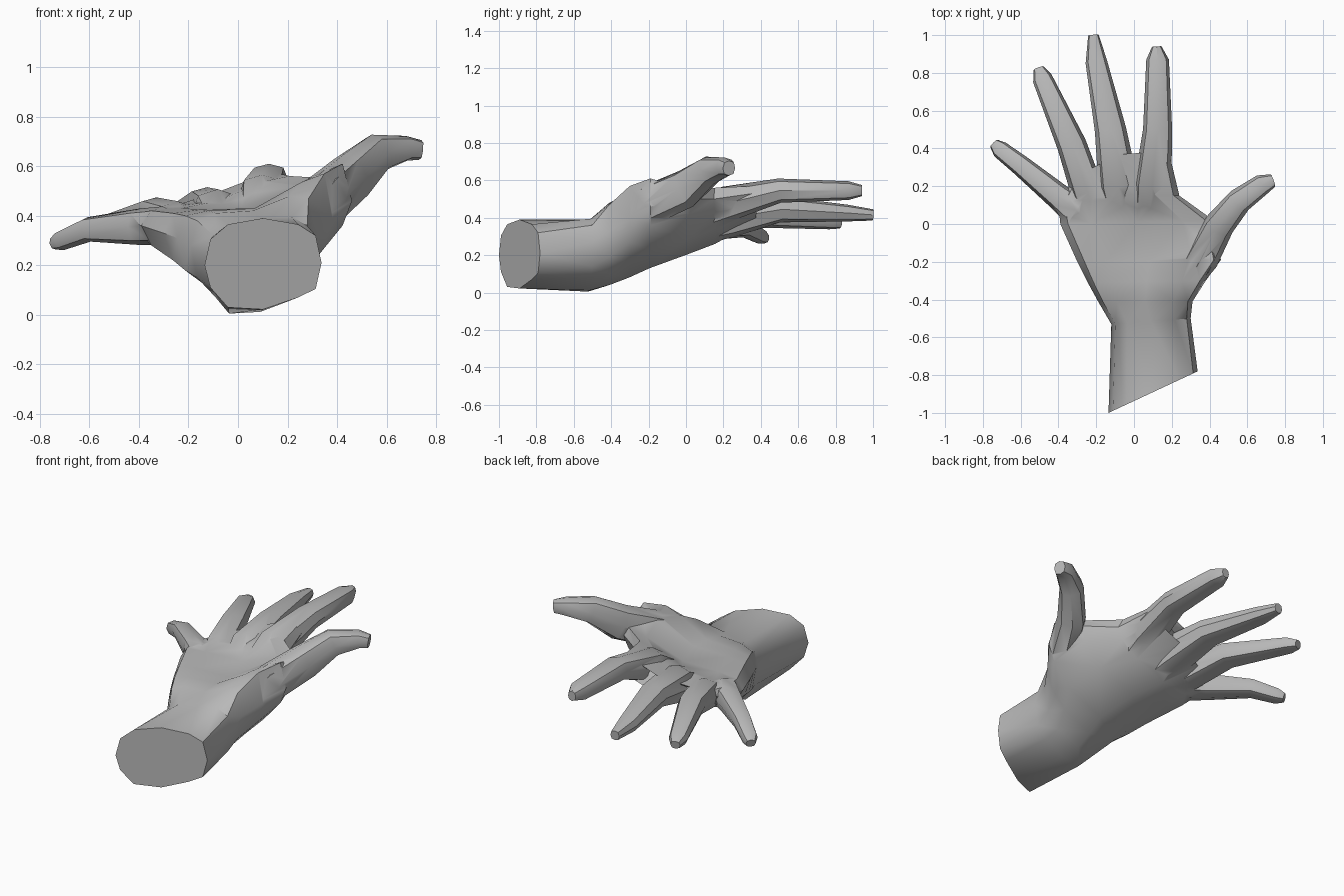
import bpy, bmesh, math
from mathutils import Vector

if "Cube" in bpy.data.objects:
    bpy.data.objects.remove(bpy.data.objects["Cube"])

skin = bpy.data.materials.new("plain grey")
skin.diffuse_color = (0.48, 0.48, 0.48, 1)
skin.use_nodes = True
skin.node_tree.nodes["Principled BSDF"].inputs["Base Color"].default_value = skin.diffuse_color


def loft(name, rings):
    """Skin a closed tube through rings of equal point count and cap both ends."""
    bm = bmesh.new()
    loops = [[bm.verts.new(p) for p in ring] for ring in rings]
    n = len(loops[0])
    for a, b in zip(loops, loops[1:]):
        for i in range(n):
            j = (i + 1) % n
            bm.faces.new((a[i], a[j], b[j], b[i]))
    bm.faces.new(loops[0])
    bm.faces.new(loops[-1][::-1])
    bmesh.ops.triangulate(bm, faces=[f for f in bm.faces if len(f.verts) == 4])
    bmesh.ops.recalc_face_normals(bm, faces=bm.faces)
    mesh = bpy.data.meshes.new(name)
    bm.to_mesh(mesh)
    bm.free()
    mesh.materials.append(skin)
    obj = bpy.data.objects.new(name, mesh)
    bpy.context.collection.objects.link(obj)
    return obj


def palm_ring(xl, yl, xr, yr, zl, top, zr, bottom, bulge=0.0):
    """Twelve-sided section between a left and a right edge point."""
    ts = (0.05, 0.2, 0.5, 0.8, 0.95)

    def at(t, z):
        return Vector((xl + (xr - xl) * t,
                       yl + (yr - yl) * t + bulge * math.sin(math.pi * t), z))
    return ([at(0, zl)] + [at(t, z) for t, z in zip(ts, top)] + [at(1, zr)]
            + [at(t, z) for t, z in reversed(list(zip(ts, bottom)))])


def finger(name, path):
    """Tapered eight-sided finger; path rows are x, y, z, half width, half height."""
    pts = [Vector(p[:3]) for p in path]
    rings = []
    for i, (x, y, z, w, h) in enumerate(path):
        d = (pts[min(i + 1, len(pts) - 1)] - pts[max(i - 1, 0)]).normalized()
        side = d.cross(Vector((0, 0, 1))).normalized()
        up = side.cross(d)
        ring = []
        for k in range(8):
            c, s = math.cos(k * math.pi / 4), math.sin(k * math.pi / 4)
            c = math.copysign(abs(c) ** 0.8, c)
            s = math.copysign(abs(s) ** 0.8, s)
            ring.append(pts[i] + side * w * c + up * h * s)
        rings.append(ring)
    return loft(name, rings)


# Wrist and palm, from the slanted wrist cut to the thin webs between the fingers
hand = loft("hand", [
    palm_ring(-.135, -1.0, .337, -.78, .20, (.305, .365, .39, .365, .32), .21,
              (.11, .03, .022, .07, .105)),
    palm_ring(-.12, -.53, .30, -.50, .22, (.32, .36, .39, .395, .36), .27,
              (.11, .005, .012, .08, .14)),
    palm_ring(-.19, -.41, .31, -.41, .28, (.38, .41, .42, .48, .47), .33,
              (.15, .07, .04, .10, .19)),
    palm_ring(-.245, -.31, .38, -.30, .31, (.40, .42, .43, .535, .57), .39,
              (.18, .11, .08, .165, .27)),
    palm_ring(-.30, -.20, .46, -.19, .33, (.41, .425, .43, .56, .61), .46,
              (.22, .155, .13, .23, .36)),
    palm_ring(-.39, .00, .42, .02, .36, (.42, .43, .435, .52, .55), .50,
              (.28, .225, .205, .29, .42)),
    palm_ring(-.40, .10, .24, .15, .36, (.42, .435, .46, .54, .56), .50,
              (.30, .27, .26, .34, .43), .03),
    palm_ring(-.33, .22, .19, .36, .39, (.42, .45, .50, .56, .57), .53,
              (.35, .35, .38, .44, .48), .08),
])

# Fingers and thumb, each starting inside the palm
digits = {
    "index_finger": [(.08, .00, .37, .08, .06), (.10, .22, .475, .098, .095),
                     (.125, .50, .545, .077, .065), (.125, .87, .545, .06, .05),
                     (.12, .94, .545, .025, .03)],
    "middle_finger": [(-.05, .00, .32, .08, .07), (-.085, .22, .40, .105, .11),
                      (-.125, .50, .445, .083, .07), (-.20, .86, .425, .057, .045),
                      (-.215, 1.0, .415, .028, .03)],
    "ring_finger": [(-.15, .00, .33, .07, .06), (-.25, .18, .37, .088, .09),
                    (-.33, .42, .41, .078, .064), (-.485, .77, .378, .053, .04),
                    (-.505, .825, .367, .028, .025)],
    "little_finger": [(-.20, .00, .33, .05, .05), (-.31, .075, .36, .085, .078),
                      (-.40, .145, .355, .07, .073), (-.60, .31, .345, .055, .05),
                      (-.71, .395, .30, .047, .04), (-.74, .425, .287, .028, .025)],
    "thumb": [(.20, -.42, .27, .06, .08), (.36, -.18, .475, .09, .11),
              (.455, 0, .555, .08, .105), (.56, .125, .652, .068, .08),
              (.68, .21, .672, .055, .05), (.735, .23, .665, .035, .04)],
}

# Weld every digit to the palm
parts = [finger(n, p) for n, p in digits.items()]
for part in parts:
    mod = hand.modifiers.new(part.name, 'BOOLEAN')
    mod.operation = 'UNION'
    mod.solver = 'EXACT'
    mod.object = part
bpy.context.view_layer.update()
welded = bpy.data.meshes.new_from_object(
    hand.evaluated_get(bpy.context.evaluated_depsgraph_get()))
hand.modifiers.clear()
hand.data = welded
for part in parts:
    bpy.data.objects.remove(part)

# Soft surface with crisp creases
bpy.context.view_layer.objects.active = hand
hand.select_set(True)
bpy.ops.object.shade_smooth_by_angle(angle=math.radians(40))
